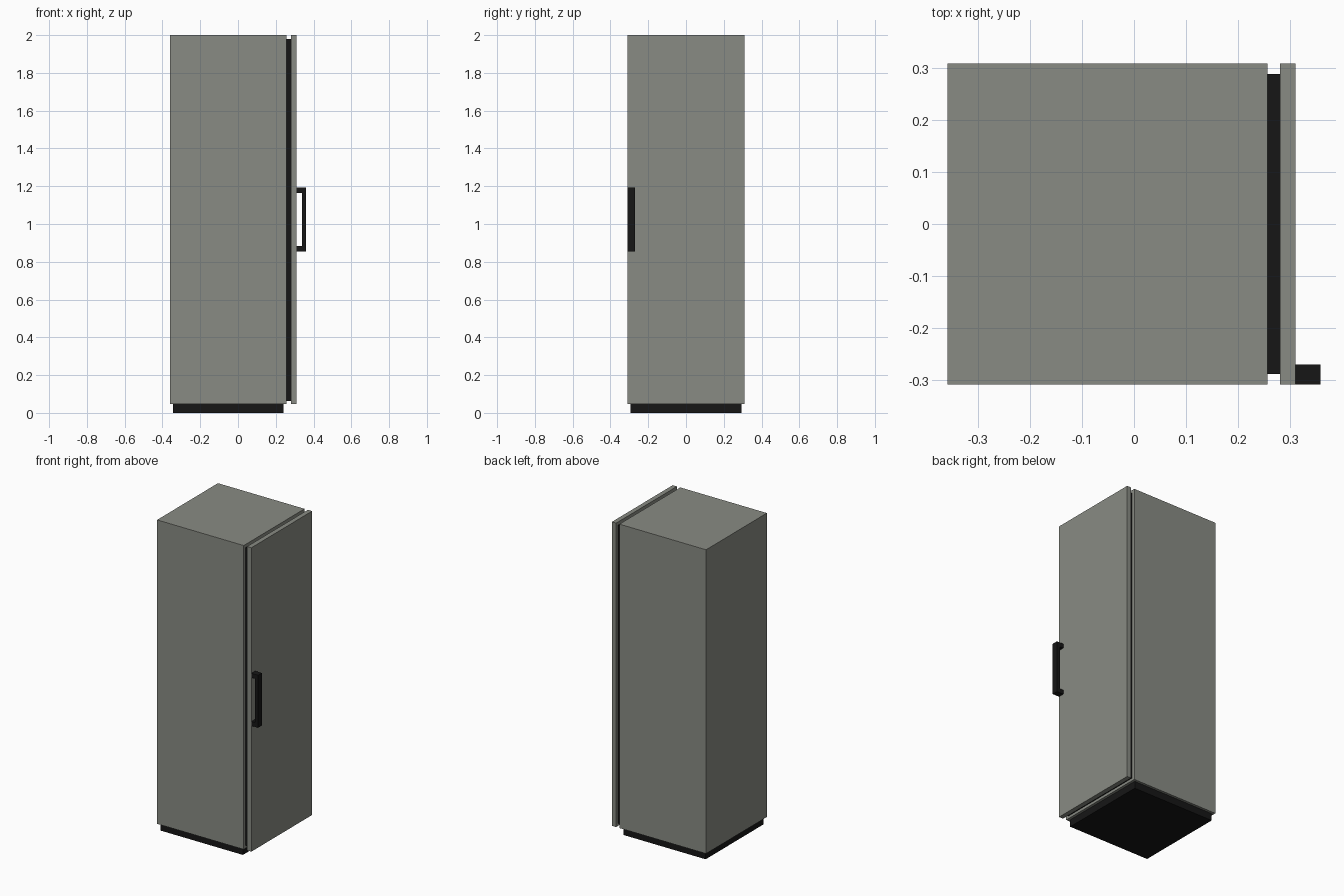
import bpy

if "Cube" in bpy.data.objects:
    bpy.data.objects.remove(bpy.data.objects["Cube"])


def material(name, color):
    m = bpy.data.materials.new(name)
    m.diffuse_color = (*color, 1)
    m.use_nodes = True
    m.node_tree.nodes["Principled BSDF"].inputs["Base Color"].default_value = m.diffuse_color
    return m


steel = material("warm_grey", (0.25, 0.26, 0.23))
black = material("black", (0.008, 0.008, 0.008))


def box(name, x, y, z, mat):
    """Box from (min, max) extents on each axis."""
    spans = (x, y, z)
    bpy.ops.mesh.primitive_cube_add(size=1, location=[(a + b) / 2 for a, b in spans])
    o = bpy.context.object
    o.name = name
    o.scale = [b - a for a, b in spans]
    bpy.ops.object.transform_apply(location=False, rotation=False, scale=True)
    o.data.materials.append(mat)
    return o


# Cabinet on a recessed plinth
side = (-0.309, 0.309)
box("plinth", (-0.345, 0.24), (-0.293, 0.293), (0, 0.046), black)
box("cabinet", (-0.359, 0.257), side, (0.046, 2), steel)

# Door on the +x side with a recessed seal behind it
box("door_seal", (0.257, 0.281), (-0.289, 0.289), (0.063, 1.98), black)
box("door", (0.281, 0.311), side, (0.046, 2), steel)

# Handle: two arms and a vertical grip
hy = (-0.309, -0.27)
for name, z in (("handle_arm_lower", (0.855, 0.883)), ("handle_arm_upper", (1.165, 1.193))):
    box(name, (0.311, 0.338), hy, z, black)
box("handle_grip", (0.338, 0.359), hy, (0.855, 1.193), black)
